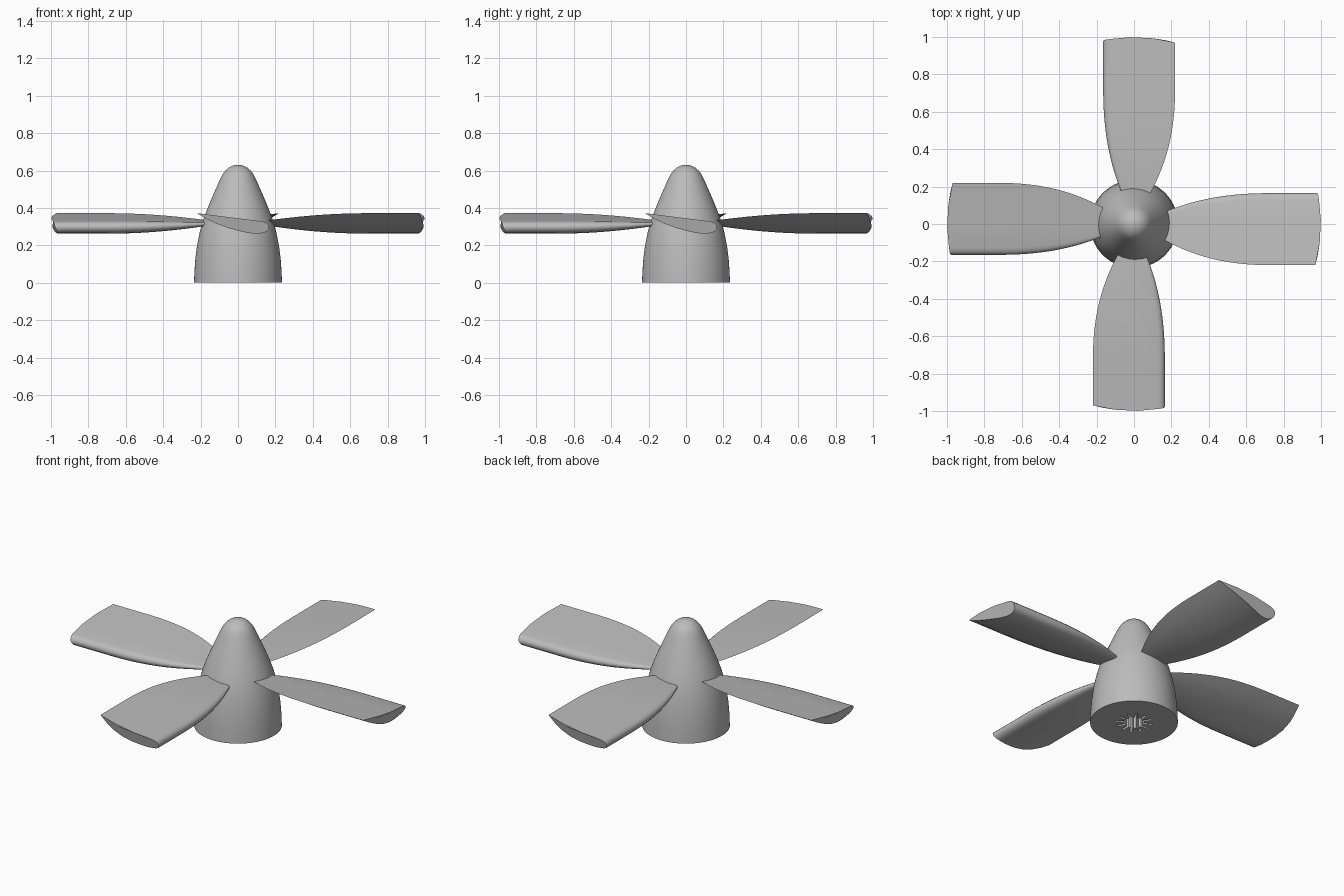
import bpy, bmesh, math

if "Cube" in bpy.data.objects:
    bpy.data.objects.remove(bpy.data.objects["Cube"], do_unlink=True)

grey = bpy.data.materials.new("plain grey")
grey.use_nodes = True
colour = (0.5, 0.5, 0.5, 1)
grey.diffuse_color = colour
grey.node_tree.nodes["Principled BSDF"].inputs["Base Color"].default_value = colour


def make_object(name, rings, angle):
    """Skin a list of closed vertex rings and cap both ends."""
    bm = bmesh.new()
    loops = [[bm.verts.new(p) for p in ring] for ring in rings]
    n = len(loops[0])
    for a, b in zip(loops, loops[1:]):
        for i in range(n):
            j = (i + 1) % n
            bm.faces.new((a[i], a[j], b[j], b[i]))
    bm.faces.new(loops[0])
    bm.faces.new(loops[-1])
    bmesh.ops.recalc_face_normals(bm, faces=bm.faces)
    mesh = bpy.data.meshes.new(name)
    bm.to_mesh(mesh)
    bm.free()
    mesh.materials.append(grey)
    obj = bpy.data.objects.new(name, mesh)
    bpy.context.collection.objects.link(obj)
    bpy.ops.object.select_all(action="DESELECT")
    obj.select_set(True)
    bpy.context.view_layer.objects.active = obj
    bpy.ops.object.shade_smooth_by_angle(angle=math.radians(angle))
    return obj


# Hub: turned spinner with a splined socket in its base
SEGMENTS, SPLINES = 96, 12


def circle(radius, z):
    return [(radius * math.cos(t), radius * math.sin(t), z)
            for t in (math.tau * i / SEGMENTS for i in range(SEGMENTS))]


def spline_ring(z):
    period = SEGMENTS // SPLINES
    ring = []
    for i in range(SEGMENTS):
        k = (i + period // 2) % period
        radius = 0.098 if 3 <= k <= 5 else 0.055
        t = math.tau * i / SEGMENTS
        ring.append((radius * math.cos(t), radius * math.sin(t), z))
    return ring


profile = [(0.235, 0), (0.233, 0.06), (0.228, 0.13), (0.219, 0.2), (0.206, 0.265),
           (0.19, 0.325), (0.172, 0.375), (0.15, 0.43), (0.126, 0.485), (0.104, 0.535),
           (0.09, 0.565), (0.079, 0.585), (0.065, 0.602), (0.047, 0.617),
           (0.025, 0.627), (0.006, 0.63)]
make_object("hub", [spline_ring(0.15), spline_ring(0)] +
            [circle(r, z) for r, z in profile], 40)

# Blade section: flat upper side, rounded leading edge, sharp trailing edge
MID = 0.32
section = [(-0.22, 0.052), (-0.1, 0.037), (0.02, 0.022), (0.13, 0.008), (0.15, 0.002),
           (0.161, -0.009), (0.165, -0.021), (0.163, -0.033), (0.154, -0.045),
           (0.138, -0.053), (0.115, -0.057), (0.09, -0.058), (0.05, -0.053),
           (0, -0.042), (-0.06, -0.025), (-0.12, -0.002), (-0.17, 0.022)]


def blade_ring(y):
    taper = 1 - 0.64 * max(0, (0.75 - y) / 0.6) ** 2.4
    return [(x * taper, -y, MID + z * taper ** 1.4) for x, z in section]


def tip_ring():
    ring = []
    for x, z in section:
        y = 0.999 - 0.6 * x * x - 9 * min(z, 0) ** 2
        ring.append((x, -y, MID + z))
    return ring


stations = [0.14 + 0.04 * i for i in range(16)] + [0.85, 0.93]
blade_rings = [blade_ring(y) for y in stations] + [tip_ring()]
for i, side in enumerate(("front", "left", "back", "right")):
    blade = make_object(side + "_blade", blade_rings, 35)
    blade.rotation_euler.z = i * math.pi / 2
